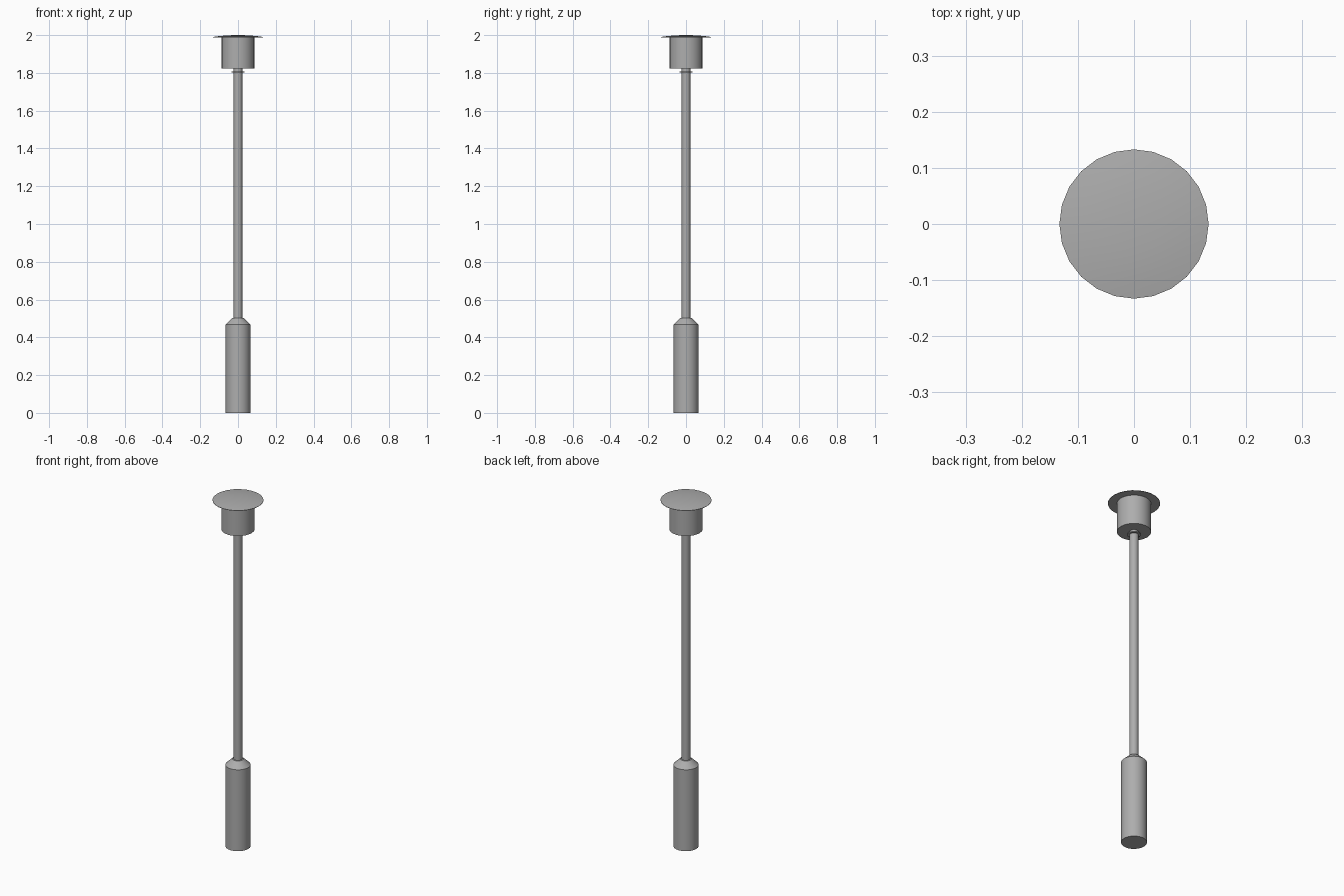
import bpy, bmesh
from math import radians, sin, cos, pi

cube = bpy.data.objects.get("Cube")
if cube:
    bpy.data.objects.remove(cube, do_unlink=True)

SIDES = 24
grey = bpy.data.materials.new("Satin grey")
grey.use_nodes = True
colour = (0.42, 0.42, 0.42, 1)
grey.diffuse_color = colour
grey.node_tree.nodes["Principled BSDF"].inputs["Base Color"].default_value = colour


def turned(name, profile):
    """Closed solid of revolution from (radius, height) pairs, bottom to top."""
    bm = bmesh.new()
    rings = []
    for r, z in profile:
        count = SIDES if r > 0 else 1
        rings.append([bm.verts.new((r * cos(2 * pi * i / SIDES),
                                    r * sin(2 * pi * i / SIDES), z))
                      for i in range(count)])
    for low, high in zip(rings, rings[1:]):
        for i in range(SIDES):
            j = (i + 1) % SIDES
            if len(high) == 1:
                bm.faces.new((low[i], low[j], high[0]))
            else:
                bm.faces.new((low[i], low[j], high[j], high[i]))
    bm.faces.new(rings[0][::-1])
    if len(rings[-1]) > 1:
        bm.faces.new(rings[-1])
    mesh = bpy.data.meshes.new(name)
    bm.to_mesh(mesh)
    bm.free()
    mesh.materials.append(grey)
    obj = bpy.data.objects.new(name, mesh)
    bpy.context.collection.objects.link(obj)
    bpy.ops.object.select_all(action='DESELECT')
    obj.select_set(True)
    bpy.context.view_layer.objects.active = obj
    bpy.ops.object.shade_smooth_by_angle(angle=radians(30))
    return obj


# Weighted grip with tapered shoulder
turned("grip", [(0.066, 0), (0.066, 0.468), (0.03, 0.502)])
# Long slim shaft
turned("shaft", [(0.023, 0.49), (0.023, 1.83)])
# Thin collar just below the head
turned("collar", [(0.034, 1.803), (0.034, 1.808)])
# Drum head
turned("head", [(0.087, 1.822), (0.087, 1.992)])
# Wide, shallow domed cap
turned("cap", [(0.133, 1.988), (0.133, 1.99), (0.1, 1.995), (0.05, 1.999), (0, 2.0)])
